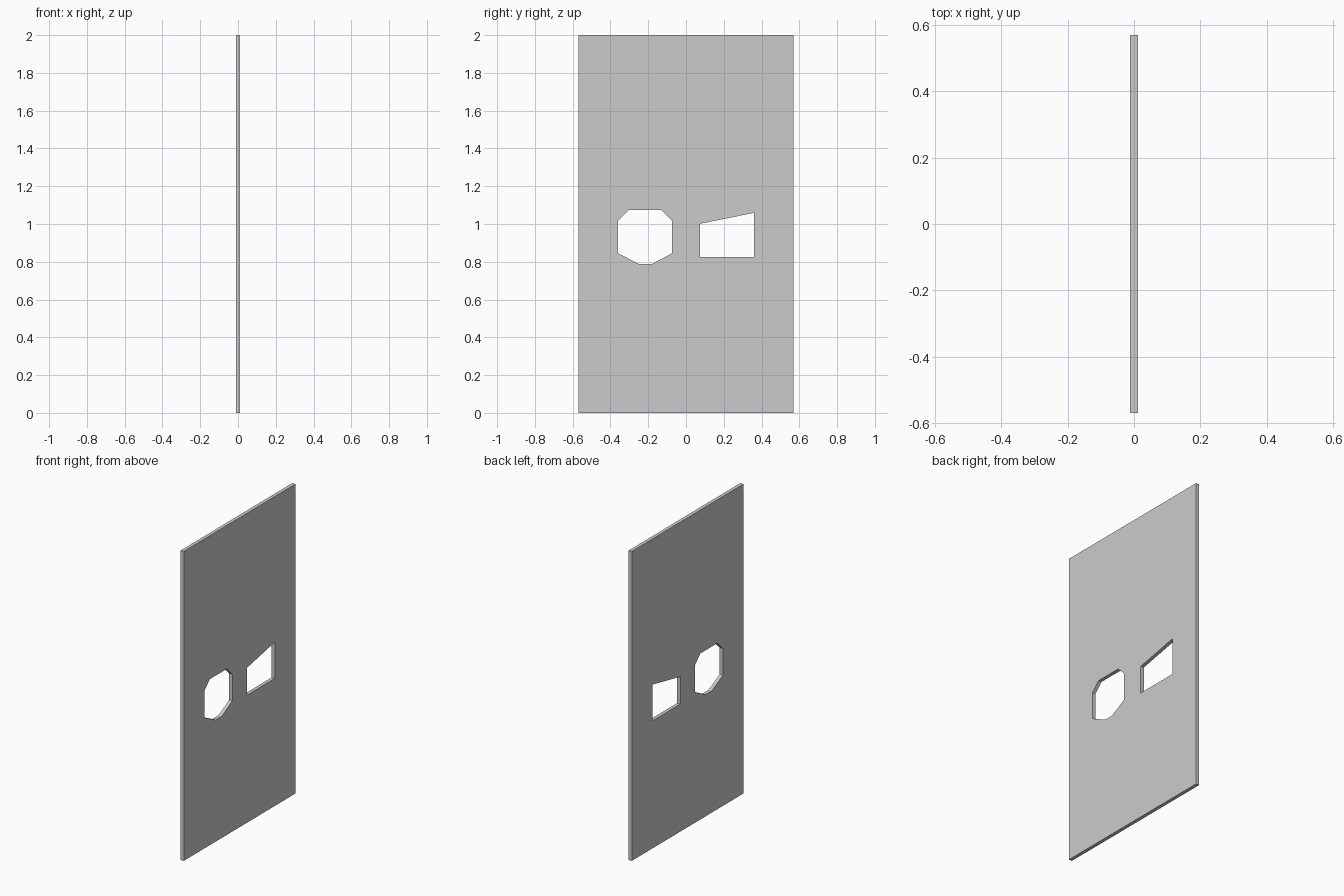
import bpy, bmesh
from math import pi

if "Cube" in bpy.data.objects:
    bpy.data.objects.remove(bpy.data.objects["Cube"])

HALF_WIDTH, HEIGHT, HALF_THICK = 0.57, 2.0, 0.0115

# Outlines in (y, z): panel border and its two cut-outs
border = [(-HALF_WIDTH, 0), (HALF_WIDTH, 0), (HALF_WIDTH, HEIGHT), (-HALF_WIDTH, HEIGHT)]
eight_sided_hole = [(-0.36, 1.017), (-0.304, 1.073), (-0.13, 1.073), (-0.074, 1.017),
                    (-0.074, 0.845), (-0.182, 0.787), (-0.246, 0.787), (-0.36, 0.845)]
slanted_hole = [(0.074, 1.001), (0.36, 1.059), (0.36, 0.824), (0.074, 0.824)]

# Filled flat curve; inner loops become holes, extrude gives the thickness
curve = bpy.data.curves.new("panel", 'CURVE')
curve.dimensions = '2D'
curve.fill_mode = 'BOTH'
curve.extrude = HALF_THICK
for outline in (border, eight_sided_hole, slanted_hole):
    spline = curve.splines.new('POLY')
    spline.points.add(len(outline) - 1)
    for point, (y, z) in zip(spline.points, outline):
        point.co = (y, z, 0, 1)
    spline.use_cyclic_u = True

# Stand the panel upright, facing along x
panel = bpy.data.objects.new("panel", curve)
panel.rotation_euler = (pi / 2, 0, pi / 2)
bpy.context.collection.objects.link(panel)
bpy.context.view_layer.objects.active = panel
panel.select_set(True)
bpy.ops.object.convert(target='MESH')

# Weld caps to walls and keep the faces flat
bm = bmesh.new()
bm.from_mesh(panel.data)
bmesh.ops.remove_doubles(bm, verts=bm.verts, dist=1e-5)
bmesh.ops.recalc_face_normals(bm, faces=bm.faces)
for face in bm.faces:
    face.smooth = False
bm.to_mesh(panel.data)
bm.free()
